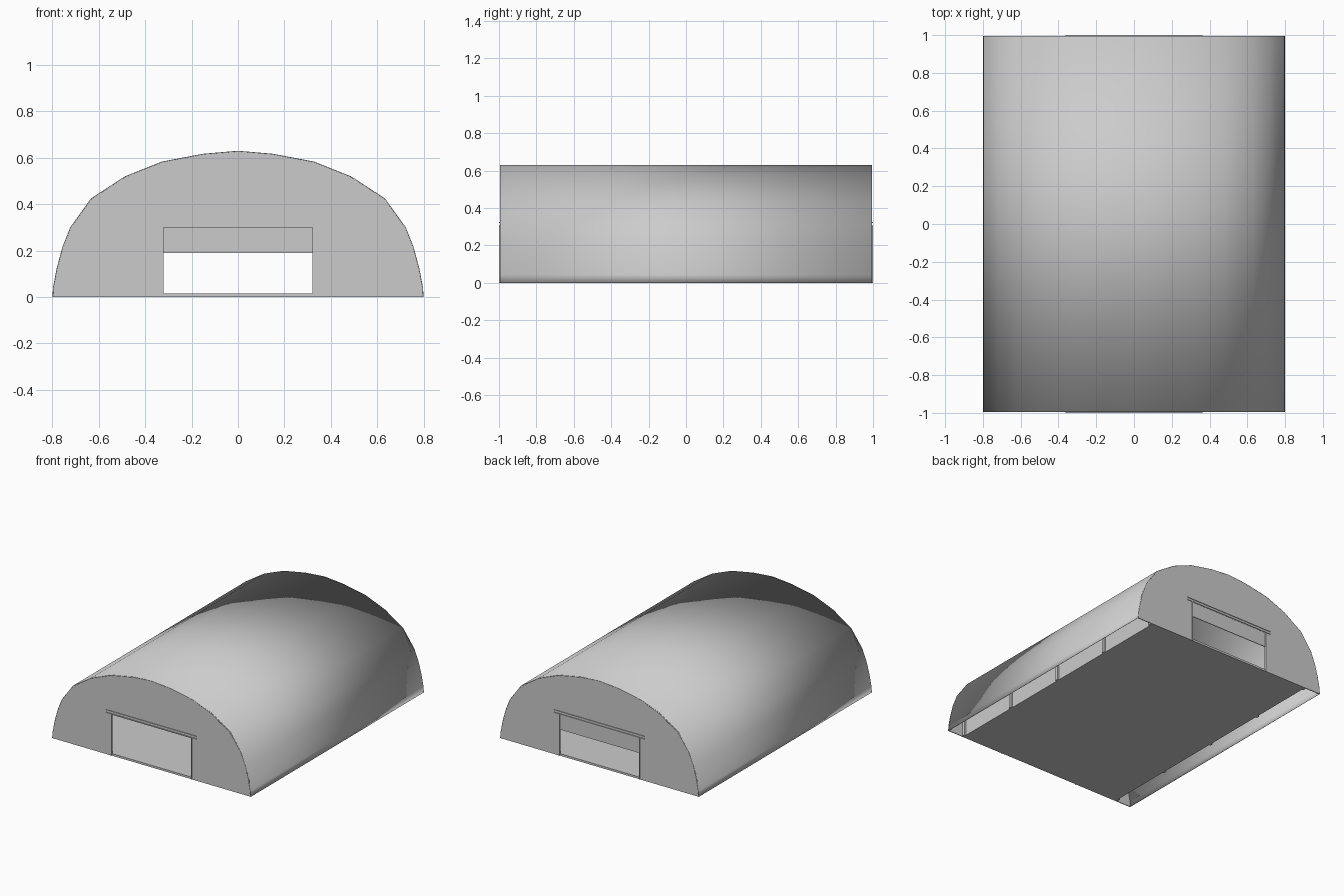
import bpy, bmesh, math

cube = bpy.data.objects.get("Cube")
if cube:
    bpy.data.objects.remove(cube, do_unlink=True)

grey = bpy.data.materials.new("plain_grey")
grey.use_nodes = True
GREY = (0.6, 0.6, 0.6, 1)
grey.diffuse_color = GREY
grey.node_tree.nodes["Principled BSDF"].inputs["Base Color"].default_value = GREY

END = 0.995      # y of the end walls
FLOOR_X = 0.67   # half width of the floor
DOOR_X, DOOR_Z = 0.32, 0.30
FLOOR_Z = 0.015


def add_mesh(name, verts, faces):
    mesh = bpy.data.meshes.new(name)
    mesh.from_pydata(verts, [], faces)
    mesh.materials.append(grey)
    obj = bpy.data.objects.new(name, mesh)
    bpy.context.collection.objects.link(obj)
    return obj


def box(name, x, y, z):
    """Box from (min, max) pairs."""
    verts = [(a, b, c) for a in sorted(x) for b in sorted(y) for c in sorted(z)]
    faces = [(0, 1, 3, 2), (4, 6, 7, 5), (0, 4, 5, 1),
             (2, 3, 7, 6), (0, 2, 6, 4), (1, 5, 7, 3)]
    return add_mesh(name, verts, faces)


# Arch profile, from the +x foot over the crown to the -x foot
half = [(0.80, 0), (0.797, 0.043), (0.781, 0.125), (0.757, 0.215),
        (0.723, 0.30), (0.633, 0.425), (0.487, 0.52), (0.33, 0.583),
        (0.152, 0.617)]
arch = half + [(0, 0.63)] + [(-x, z) for x, z in reversed(half)]
n = len(arch)

# Vaulted roof: thin sheet swept along y
verts = [(x, y, z) for y in (-END, END) for x, z in arch]
roof = add_mesh("vaulted_roof", verts,
                [(i, i + n, i + n + 1, i + 1)[::-1] for i in range(n - 1)])
bm = bmesh.new()
bm.from_mesh(roof.data)
bm.normal_update()
if sum(f.normal.z for f in bm.faces) < 0:
    bmesh.ops.reverse_faces(bm, faces=bm.faces[:])
bm.to_mesh(roof.data)
bm.free()
solid = roof.modifiers.new("thickness", "SOLIDIFY")
solid.thickness = 0.003
solid.offset = -1
bpy.context.view_layer.objects.active = roof
roof.select_set(True)
bpy.ops.object.shade_smooth_by_angle(angle=math.radians(40))
roof.select_set(False)

# End walls with a doorway notch, door frames and rails
outline = arch + [(-DOOR_X, 0), (-DOOR_X, DOOR_Z), (DOOR_X, DOOR_Z), (DOOR_X, 0)]
m = len(outline)
for side, label in ((-1, "front"), (1, "back")):
    outer, inner = side * END, side * (END - 0.006)
    wall_verts = [(x, y, z) for y in (outer, inner) for x, z in outline]
    wall_faces = [tuple(range(m)), tuple(range(2 * m - 1, m - 1, -1))]
    wall_faces += [(i, i + m, (i + 1) % m + m, (i + 1) % m) for i in range(m)]
    wall = add_mesh(label + "_wall", wall_verts, wall_faces)
    bm = bmesh.new()
    bm.from_mesh(wall.data)
    bmesh.ops.recalc_face_normals(bm, faces=bm.faces[:])
    bm.to_mesh(wall.data)
    bm.free()

    lip = (inner, side)
    for s, hand in ((-1, "right"), (1, "left")):
        box(f"{label}_{hand}_door_post", (s * DOOR_X, s * (DOOR_X + 0.006)),
            lip, (0, DOOR_Z))
    for z, part in ((0.301, "lower"), (0.320, "upper")):
        box(f"{label}_{part}_door_rail", (-0.363, 0.363), lip, (z, z + 0.005))

# Back door, partly raised
box("back_door_panel", (-DOOR_X, DOOR_X), (END - 0.006, END - 0.001), (0.19, DOOR_Z))

# Floor slab
box("floor", (-FLOOR_X, FLOOR_X), (-END + 0.001, END - 0.001), (0, FLOOR_Z))

# Inner side walls with upright posts on their outer faces
for s, hand in ((-1, "right"), (1, "left")):
    box(hand + "_inner_wall", (s * (FLOOR_X - 0.01), s * FLOOR_X),
        (-END + 0.007, END - 0.007), (FLOOR_Z, DOOR_Z))
    for i in range(5):
        y = (i - 2) * 0.487
        box(f"{hand}_wall_post_{i + 1}", (s * FLOOR_X, s * (FLOOR_X + 0.012)),
            (y - 0.012, y + 0.012), (0, DOOR_Z))
